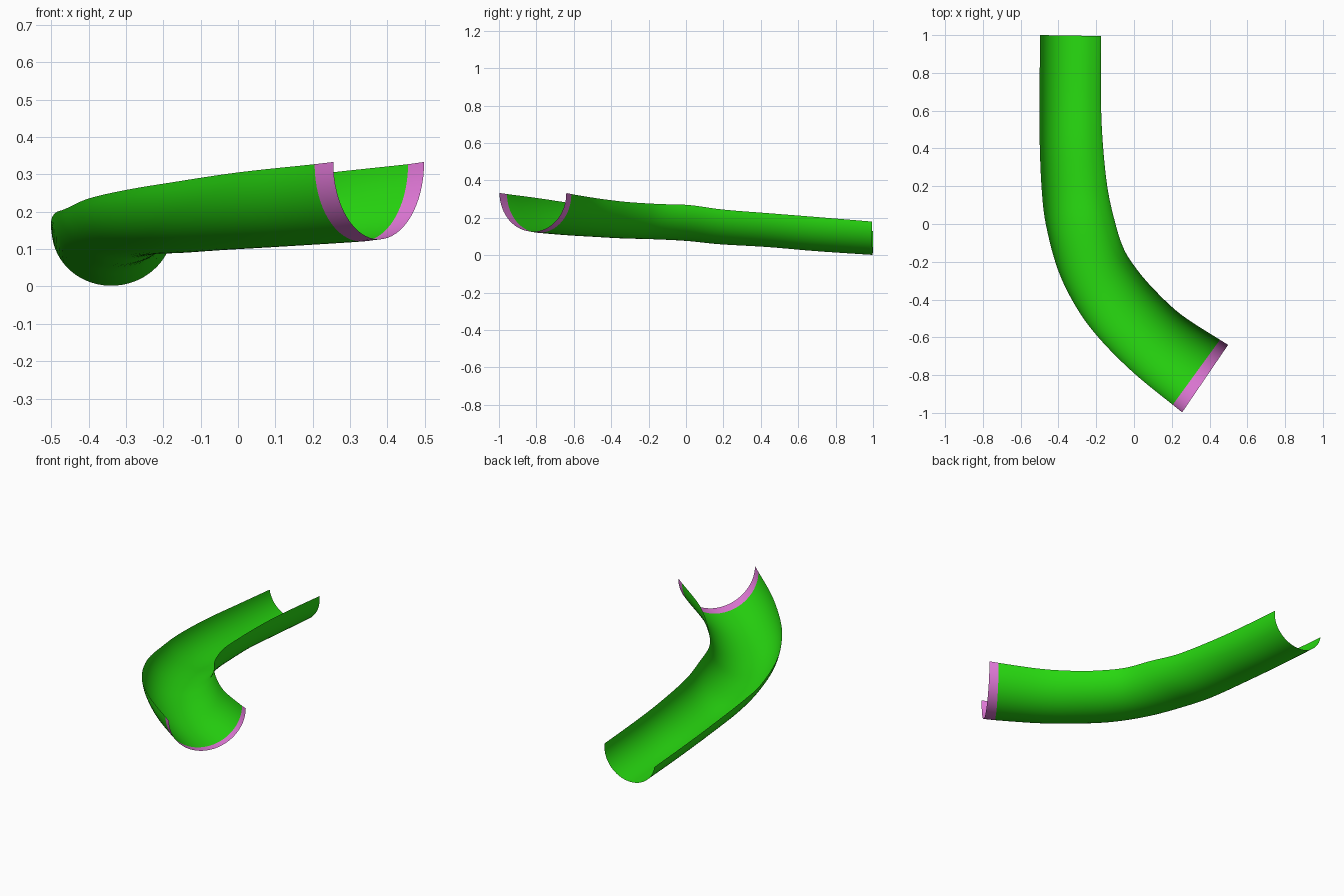
import bpy, bmesh, math
from mathutils import Vector

if "Cube" in bpy.data.objects:
    bpy.data.objects.remove(bpy.data.objects["Cube"])

# Stations along the chute: left rim xyz, right rim xyz, trough depth
STATIONS = [
    (-.497, 1.0, .130, -.175, .995, .180, .153),
    (-.500, .70, .155, -.177, .69, .205, .158),
    (-.499, .42, .180, -.168, .45, .224, .158),
    (-.487, .16, .198, -.143, .20, .244, .162),
    (-.463, -.02, .207, -.105, .02, .268, .160),
    (-.400, -.25, .235, -.060, -.12, .273, .168),
    (-.300, -.45, .258, .000, -.22, .278, .178),
    (-.180, -.61, .278, .100, -.34, .287, .185),
    (.000, -.79, .305, .250, -.48, .305, .198),
    (.205, -.957, .327, .455, -.613, .327, .207),
    (.255, -.997, .333, .498, -.640, .333, .207),
]
SIDES = 32   # faces across the trough
STEPS = 6    # rings between stations


def catmull(i, t):
    p = [STATIONS[min(max(k, 0), len(STATIONS) - 1)] for k in range(i - 1, i + 3)]
    return [b + .5 * t * (c - a + t * (2 * a - 5 * b + 4 * c - d + t * (3 * (b - c) + d - a)))
            for a, b, c, d in zip(*p)]


def half_ring(s):
    left, right, depth = Vector(s[:3]), Vector(s[3:6]), s[6]
    mid, half = (left + right) / 2, (right - left) / 2
    across = half.normalized()
    down = (Vector((0, 0, -1)) + across * across.z).normalized()
    return [mid - half * math.cos(a) + down * depth * math.sin(a)
            for a in (math.pi * k / SIDES for k in range(SIDES + 1))]


def trough(name, stations, color):
    bm = bmesh.new()
    rings = [[bm.verts.new(p) for p in half_ring(s)] for s in stations]
    for a, b in zip(rings, rings[1:]):
        for k in range(SIDES):
            bm.faces.new((a[k], b[k], b[k + 1], a[k + 1])).smooth = True
    mesh = bpy.data.meshes.new(name)
    bm.to_mesh(mesh)
    bm.free()
    mat = bpy.data.materials.new(name + "_color")
    mat.diffuse_color = color
    mat.use_nodes = True
    mat.node_tree.nodes["Principled BSDF"].inputs["Base Color"].default_value = mat.diffuse_color
    mesh.materials.append(mat)
    obj = bpy.data.objects.new(name, mesh)
    bpy.context.collection.objects.link(obj)


# Curved green chute, then the pink band at its upper mouth
last = len(STATIONS) - 2
path = [catmull(i, j / STEPS) for i in range(last) for j in range(STEPS)]
trough("chute", path + [STATIONS[last]], (.02, .68, .005, 1))
trough("end_band", STATIONS[last:], (.75, .19, .68, 1))
